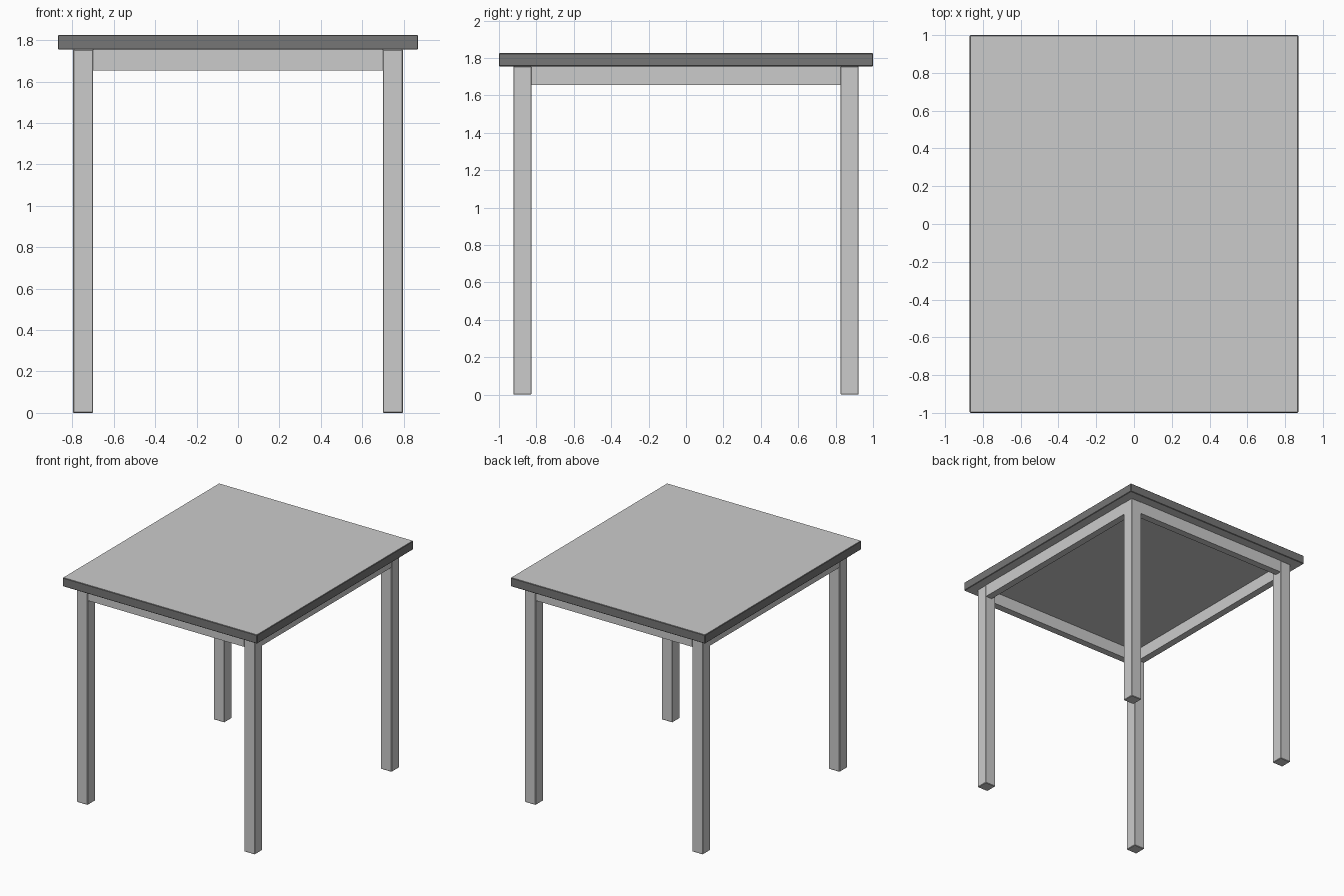
import bpy, bmesh

if "Cube" in bpy.data.objects:
    bpy.data.objects.remove(bpy.data.objects["Cube"])


def material(name, v):
    m = bpy.data.materials.new(name)
    m.diffuse_color = (v, v, v, 1)
    m.use_nodes = True
    m.node_tree.nodes["Principled BSDF"].inputs["Base Color"].default_value = m.diffuse_color
    return m


light = material("light grey", 0.6)
dark = material("dark grey edge", 0.18)


def box(name, lo, hi, bevel=0.004):
    bm = bmesh.new()
    bmesh.ops.create_cube(bm, size=1)
    for v in bm.verts:
        v.co = [lo[i] if v.co[i] < 0 else hi[i] for i in range(3)]
    if bevel:
        bmesh.ops.bevel(bm, geom=bm.edges[:], offset=bevel, segments=1, affect='EDGES')
    me = bpy.data.meshes.new(name)
    bm.to_mesh(me)
    bm.free()
    ob = bpy.data.objects.new(name, me)
    bpy.context.collection.objects.link(ob)
    me.materials.append(light)
    return ob


LX, LY, W = 0.797, 0.923, 0.097   # leg outer corner and thickness
TOP, UNDER, RAIL, T = 1.826, 1.755, 1.655, 0.06

# Tabletop: dark rim, light top and underside
top = box("tabletop", (-0.87, -1, UNDER), (0.87, 1, TOP))
top.data.materials.append(dark)
for p in top.data.polygons:
    p.material_index = 1 if abs(p.normal.z) < 0.9 else 0

# Four legs
for sx, xn in ((-1, "left"), (1, "right")):
    for sy, yn in ((-1, "front"), (1, "back")):
        xs = sorted((sx * LX, sx * (LX - W)))
        ys = sorted((sy * LY, sy * (LY - W)))
        box(f"{yn}_{xn}_leg", (xs[0], ys[0], 0), (xs[1], ys[1], UNDER))

# Apron rails between the legs
for s, xn, yn in ((-1, "left", "front"), (1, "right", "back")):
    ys = sorted((s * (LY - 0.002), s * (LY - T)))
    box(f"{yn}_apron", (W - LX, ys[0], RAIL), (LX - W, ys[1], UNDER), 0)
    xs = sorted((s * (LX - 0.002), s * (LX - T)))
    box(f"{xn}_apron", (xs[0], W - LY, RAIL), (xs[1], LY - W, UNDER), 0)
